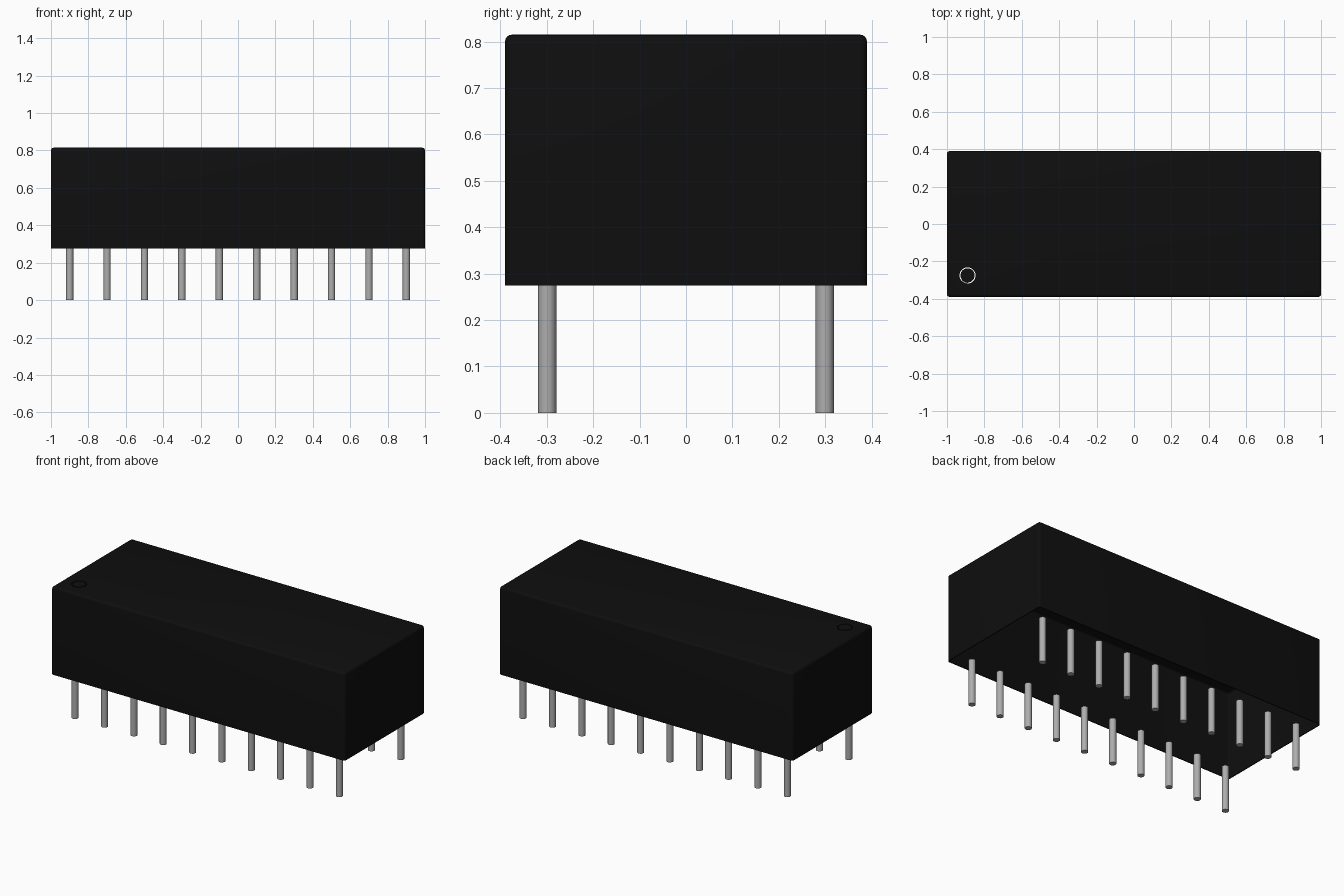
import bpy, bmesh, math

cube = bpy.data.objects.get("Cube")
if cube:
    bpy.data.objects.remove(cube, do_unlink=True)


def material(name, rgb, rough):
    m = bpy.data.materials.new(name)
    m.use_nodes = True
    m.diffuse_color = (*rgb, 1)
    bsdf = m.node_tree.nodes["Principled BSDF"]
    bsdf.inputs["Base Color"].default_value = (*rgb, 1)
    bsdf.inputs["Roughness"].default_value = rough
    return m


BLACK = material("black plastic", (0.0045, 0.0045, 0.0045), 0.6)
METAL = material("grey metal", (0.42, 0.42, 0.42), 0.4)

HALF_X, HALF_Y = 1.0, 0.39
BASE_Z, TOP_Z = 0.275, 0.815
WALL, ROUND = 0.005, 0.015
MARK_X, MARK_Y = -0.89, -0.275


def activate(obj):
    bpy.ops.object.select_all(action='DESELECT')
    obj.select_set(True)
    bpy.context.view_layer.objects.active = obj


def smooth(obj):
    activate(obj)
    bpy.ops.object.shade_smooth_by_angle(angle=math.radians(40))


def cylinder(name, x, y, z0, z1, radius, sides, mat):
    bpy.ops.mesh.primitive_cylinder_add(vertices=sides, radius=radius, depth=z1 - z0,
                                        location=(x, y, (z0 + z1) / 2))
    obj = bpy.context.object
    obj.name = name
    obj.data.materials.append(mat)
    smooth(obj)
    return obj


# Hollow case: rounded box, open at the bottom
bm = bmesh.new()
bmesh.ops.create_cube(bm, size=1)
for v in bm.verts:
    v.co.x *= 2 * HALF_X
    v.co.y *= 2 * HALF_Y
    v.co.z = TOP_Z if v.co.z > 0 else BASE_Z
bottom = [f for f in bm.faces if f.normal.z < -0.9]
bmesh.ops.delete(bm, geom=bottom, context='FACES_ONLY')
edges = [e for e in bm.edges if not e.is_boundary]
bmesh.ops.bevel(bm, geom=edges, offset=ROUND, segments=4, profile=0.5, affect='EDGES')
mesh = bpy.data.meshes.new("case")
bm.to_mesh(mesh)
bm.free()
case = bpy.data.objects.new("case", mesh)
bpy.context.collection.objects.link(case)
mesh.materials.append(BLACK)

# Thin walls, with a round opening for the corner marker
hole = cylinder("marker_cutter", MARK_X, MARK_Y, TOP_Z - 0.1, TOP_Z + 0.1, 0.043, 48, BLACK)
hole.hide_render = True
shell = case.modifiers.new("walls", 'SOLIDIFY')
shell.thickness = WALL
shell.offset = -1
cut = case.modifiers.new("marker_hole", 'BOOLEAN')
cut.operation = 'DIFFERENCE'
cut.solver = 'EXACT'
cut.object = hole
activate(case)
for name in ("walls", "marker_hole"):
    bpy.ops.object.modifier_apply(modifier=name)
bpy.data.objects.remove(hole, do_unlink=True)
smooth(case)

# Marker disc, leaving a narrow ring-shaped gap around it
cylinder("marker_disc", MARK_X, MARK_Y, TOP_Z - WALL, TOP_Z, 0.038, 48, BLACK)

# Two rows of ten round pins
for row, y in (("front", -0.299), ("back", 0.299)):
    for i in range(10):
        cylinder(f"{row}_pin_{i + 1}", -0.9 + 0.2 * i, y, 0, BASE_Z + 0.002, 0.0195, 24, METAL)
